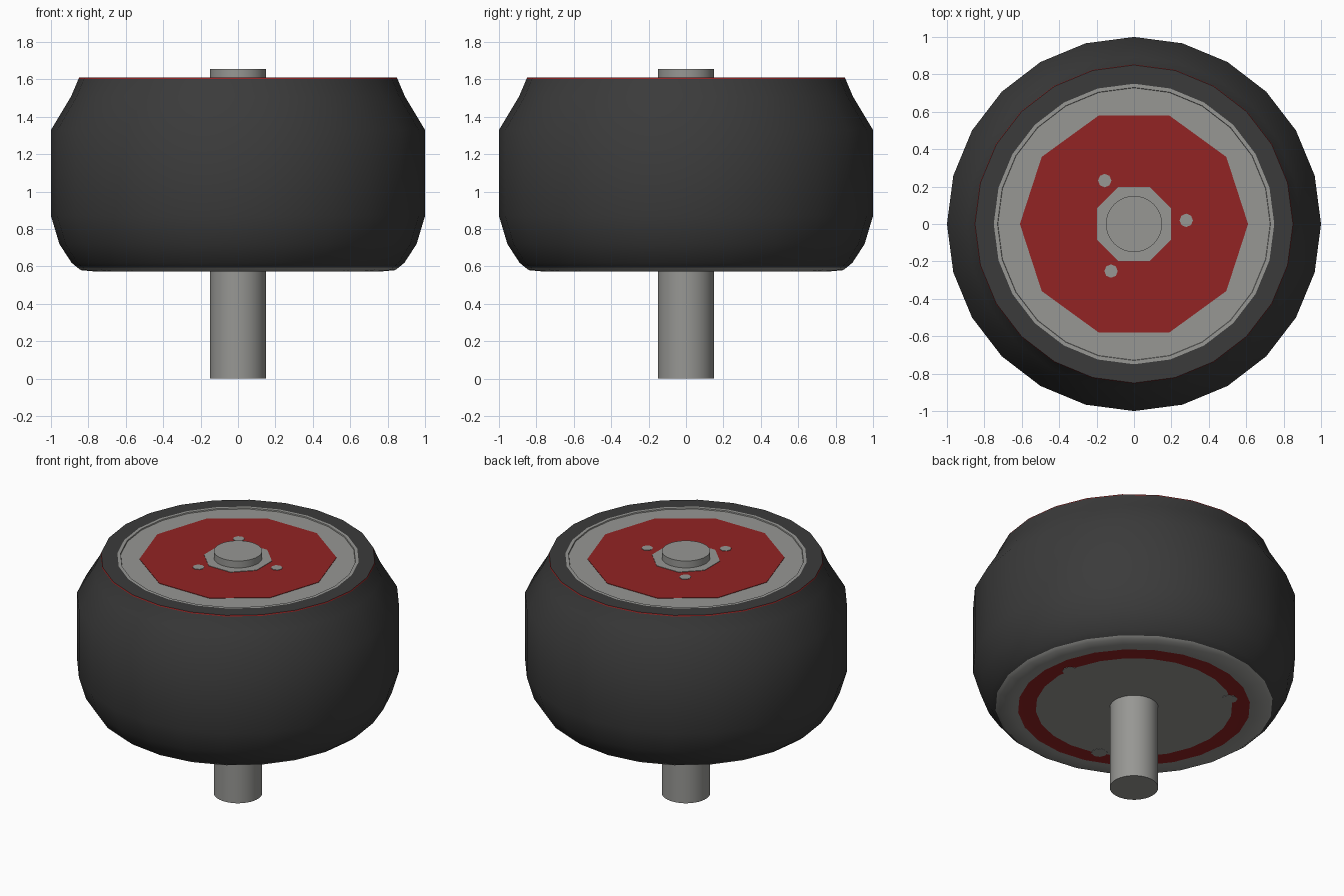
import bpy, bmesh, math

if "Cube" in bpy.data.objects:
    bpy.data.objects.remove(bpy.data.objects["Cube"])


def material(name, rgb):
    m = bpy.data.materials.new(name)
    m.diffuse_color = (*rgb, 1)
    m.use_nodes = True
    m.node_tree.nodes["Principled BSDF"].inputs["Base Color"].default_value = m.diffuse_color
    return m


RUBBER, GREY, RED = 0, 1, 2
MATS = [material("dark_rubber", (0.043, 0.043, 0.043)),
        material("metal_grey", (0.31, 0.31, 0.295)),
        material("hub_red", (0.29, 0.017, 0.017))]


def finish(name, bm, angle=40):
    bmesh.ops.remove_doubles(bm, verts=bm.verts, dist=1e-5)
    bmesh.ops.recalc_face_normals(bm, faces=bm.faces)
    me = bpy.data.meshes.new(name)
    bm.to_mesh(me)
    bm.free()
    for m in MATS:
        me.materials.append(m)
    ob = bpy.data.objects.new(name, me)
    bpy.context.collection.objects.link(ob)
    bpy.ops.object.select_all(action='DESELECT')
    ob.select_set(True)
    bpy.context.view_layer.objects.active = ob
    bpy.ops.object.shade_smooth_by_angle(angle=math.radians(angle))
    return ob


def lathe(name, start, bands, sides):
    """Spin a profile around z; each band is (radius, height, colour)."""
    bm = bmesh.new()

    def ring(r, z):
        if r == 0:
            return [bm.verts.new((0, 0, z))] * sides
        return [bm.verts.new((r * math.cos(2 * math.pi * i / sides),
                              r * math.sin(2 * math.pi * i / sides), z)) for i in range(sides)]

    prev = ring(*start)
    for r, z, colour in bands:
        cur = ring(r, z)
        for i in range(sides):
            j = (i + 1) % sides
            quad = list(dict.fromkeys([prev[i], prev[j], cur[j], cur[i]]))
            bm.faces.new(quad).material_index = colour
        prev = cur
    return finish(name, bm)


def plate(name, r, sides, colour, z0, z1, x=0, y=0, turn=0):
    """Thin flat polygon for painted details."""
    bm = bmesh.new()
    verts = [bm.verts.new((x + r * math.cos(turn + 2 * math.pi * i / sides),
                           y + r * math.sin(turn + 2 * math.pi * i / sides), z0))
             for i in range(sides)]
    face = bm.faces.new(verts)
    ext = bmesh.ops.extrude_face_region(bm, geom=[face])['geom']
    bmesh.ops.translate(bm, vec=(0, 0, z1 - z0),
                        verts=[v for v in ext if isinstance(v, bmesh.types.BMVert)])
    for f in bm.faces:
        f.material_index = colour
    return finish(name, bm, 20)


# Tyre and hub faces in one closed shell
lathe("wheel", (0, 0.574), [
    (0.61, 0.574, GREY), (0.72, 0.574, RED), (0.75, 0.572, GREY),
    (0.84, 0.58, GREY), (0.86, 0.595, GREY),
    (0.89, 0.62, RUBBER), (0.955, 0.72, RUBBER), (1.0, 0.87, RUBBER),
    (1.0, 1.33, RUBBER), (0.892, 1.51, RUBBER), (0.853, 1.602, RUBBER),
    (0.85, 1.609, RED), (0.75, 1.609, RUBBER), (0.73, 1.609, GREY),
    (0.728, 1.602, GREY), (0, 1.602, GREY)], 24)

# Axle
lathe("axle", (0, 0), [(0.15, 0, GREY), (0.15, 1.655, GREY), (0, 1.655, GREY)], 48)

# Red hub paint with grey centre
plate("red_hub_plate", 0.61, 10, RED, 1.600, 1.605)
plate("hub_centre", 0.215, 8, GREY, 1.603, 1.608, turn=math.pi / 8)

# Three bolts on top, three paint notches on the underside ring
for i in range(3):
    a = math.radians(4 + 120 * i)
    plate(f"bolt_{i + 1}", 0.036, 8, GREY, 1.603, 1.608,
          0.28 * math.cos(a), 0.28 * math.sin(a))
    b = math.radians(9 + 121 * i)
    plate(f"underside_notch_{i + 1}", 0.05, 8, GREY, 0.572, 0.576,
          0.60 * math.cos(b), 0.60 * math.sin(b))
